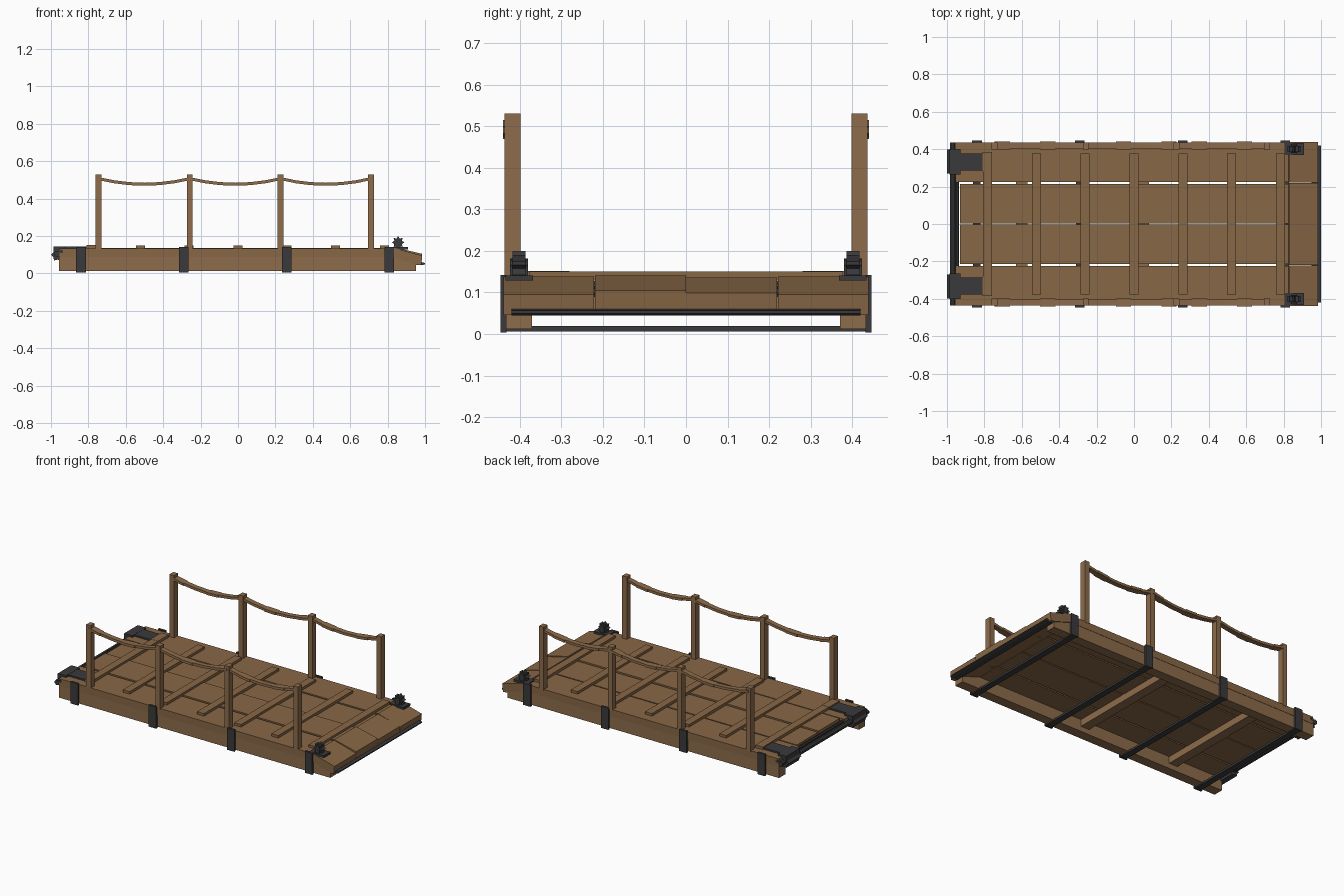
import bpy, bmesh, math
from mathutils import Vector

cube = bpy.data.objects.get("Cube")
if cube:
    bpy.data.objects.remove(cube, do_unlink=True)


def material(name, rgb):
    m = bpy.data.materials.new(name)
    m.use_nodes = True
    col = (*rgb, 1)
    m.diffuse_color = col
    m.node_tree.nodes["Principled BSDF"].inputs["Base Color"].default_value = col
    return m


WOOD = material("brown wood", (0.27, 0.150, 0.070))
DECK = material("deck wood", (0.245, 0.135, 0.060))
IRON = material("dark iron", (0.042, 0.042, 0.045))


def prism(name, profile, y0, y1, mat):
    """Extrude an x-z outline from y0 to y1."""
    bm = bmesh.new()
    face = bm.faces.new([bm.verts.new((x, y0, z)) for x, z in profile])
    ext = bmesh.ops.extrude_face_region(bm, geom=[face])
    verts = [g for g in ext["geom"] if isinstance(g, bmesh.types.BMVert)]
    bmesh.ops.translate(bm, vec=(0, y1 - y0, 0), verts=verts)
    bmesh.ops.recalc_face_normals(bm, faces=bm.faces)
    mesh = bpy.data.meshes.new(name)
    bm.to_mesh(mesh)
    bm.free()
    mesh.materials.append(mat)
    ob = bpy.data.objects.new(name, mesh)
    bpy.context.collection.objects.link(ob)
    return ob


def box(name, x0, x1, y0, y1, z0, z1, mat):
    return prism(name, [(x0, z0), (x1, z0), (x1, z1), (x0, z1)], y0, y1, mat)


def ring(cx, cz, radii, n, turn=0.0):
    """Outline around (cx, cz); alternating radii give a toothed wheel."""
    pts = []
    for i in range(n):
        a = turn + 2 * math.pi * i / n
        r = radii[i % len(radii)]
        pts.append((cx + r * math.cos(a), cz + r * math.sin(a)))
    return pts


# Deck planks, each with a sloped ramp plank at the right end
planks = [(-0.435, -0.225, -0.955, 0.134, 0.095), (-0.215, -0.004, -0.93, 0.137, 0.105),
          (0.004, 0.215, -0.93, 0.132, 0.099), (0.225, 0.435, -0.955, 0.134, 0.095)]
for i, (y0, y1, x0, top, tip) in enumerate(planks):
    box(f"deck_plank_{i}", x0, 0.825, y0, y1, 0.088, top, DECK)
    prism(f"ramp_plank_{i}",
          [(0.827, 0.088), (0.83, top + 0.004), (0.985, tip), (0.98, 0.045), (0.955, 0.045)],
          y0 - 0.004, y1 + 0.004, DECK)

# Top battens
for i in range(7):
    x = -0.783 + 0.261 * i
    box(f"top_batten_{i}", x - 0.024, x + 0.024, -0.376, 0.376, 0.128, 0.15, DECK)

# Cross beams under the deck
for i, x in enumerate((-0.6, 0.05)):
    box(f"cross_beam_{i}", x - 0.03, x + 0.03, -0.376, 0.376, 0.045, 0.09, WOOD)

# Iron straps under and up the sides
strap_x = (-0.84, -0.29, 0.26, 0.808)
for i, x in enumerate(strap_x):
    box(f"under_strap_{i}", x - 0.02, x + 0.02, -0.44, 0.44, 0.006, 0.019, IRON)

# Iron lip on the ramp edge
prism("ramp_lip", [(0.95, 0.044), (0.985, 0.044), (1.0, 0.049), (1.0, 0.056), (0.985, 0.06), (0.95, 0.06)],
      -0.42, 0.42, IRON)

# Hinge rods along the left end
prism("hinge_rod", ring(-0.968, 0.105, [0.016], 8, math.pi / 8), -0.437, 0.437, IRON)
prism("hinge_rod_inner", ring(-0.945, 0.118, [0.010], 8, math.pi / 8), -0.437, 0.437, IRON)

post_x = (-0.745, -0.258, 0.228, 0.711)
for side, s in (("right", -1), ("left", 1)):
    def yr(a, b):
        return sorted((s * a, s * b))

    # Side beam, cut down at the ramp
    prism(f"{side}_side_beam",
          [(-0.957, 0.012), (0.952, 0.012), (0.952, 0.055), (0.825, 0.09),
           (0.825, 0.128), (-0.957, 0.128)], *yr(0.37, 0.433), WOOD)

    # Strap side plates
    for i, x in enumerate(strap_x):
        box(f"{side}_strap_plate_{i}", x - 0.026, x + 0.026, *yr(0.432, 0.446), 0.004, 0.142, IRON)

    # Posts
    for i, x in enumerate(post_x):
        box(f"{side}_post_{i}", x - 0.016, x + 0.016, *yr(0.398, 0.437), 0.128, 0.53, WOOD)

    # Sagging handrail, as short straight links of alternating width
    for j in range(3):
        a, b = post_x[j], post_x[j + 1]
        n = 6

        def sag(t):
            return 0.507 - 0.03 * (1 - (2 * t - 1) ** 2)
        for k in range(n):
            t0, t1 = k / n, (k + 1) / n
            xa, xb = a + (b - a) * t0, a + (b - a) * t1
            za, zb = sag(t0), sag(t1)
            w = 0.021 if (k + j) % 3 == 0 else 0.016
            h = 0.008
            prism(f"{side}_rail_{j}_{k}",
                  [(xa, za - h), (xb, zb - h), (xb, zb + h), (xa, za + h)],
                  *yr(0.419 - w, 0.419 + w), WOOD)

    # Hinge: barrel, cap and deck plate
    prism(f"{side}_hinge_barrel", ring(-0.965, 0.1, [0.035, 0.026], 12), *yr(0.27, 0.398), IRON)
    box(f"{side}_hinge_cap", -0.986, -0.928, *yr(0.265, 0.402), 0.108, 0.145, IRON)
    box(f"{side}_hinge_plate", -0.93, -0.81, *yr(0.285, 0.378), 0.13, 0.144, IRON)
    box(f"{side}_hinge_pad", -0.81, -0.758, *yr(0.28, 0.385), 0.13, 0.151, DECK)

    # Toothed pulley on a base plate
    box(f"{side}_pulley_base", 0.805, 0.908, *yr(0.368, 0.434), 0.128, 0.141, IRON)
    prism(f"{side}_pulley_wheel", ring(0.856, 0.166, [0.034, 0.022], 16), *yr(0.386, 0.418), IRON)
    prism(f"{side}_pulley_hub", ring(0.856, 0.166, [0.016], 8), *yr(0.38, 0.424), IRON)
    for k, y in enumerate((0.38, 0.418)):
        box(f"{side}_pulley_bracket_{k}", 0.842, 0.87, *yr(y, y + 0.006), 0.138, 0.178, IRON)
